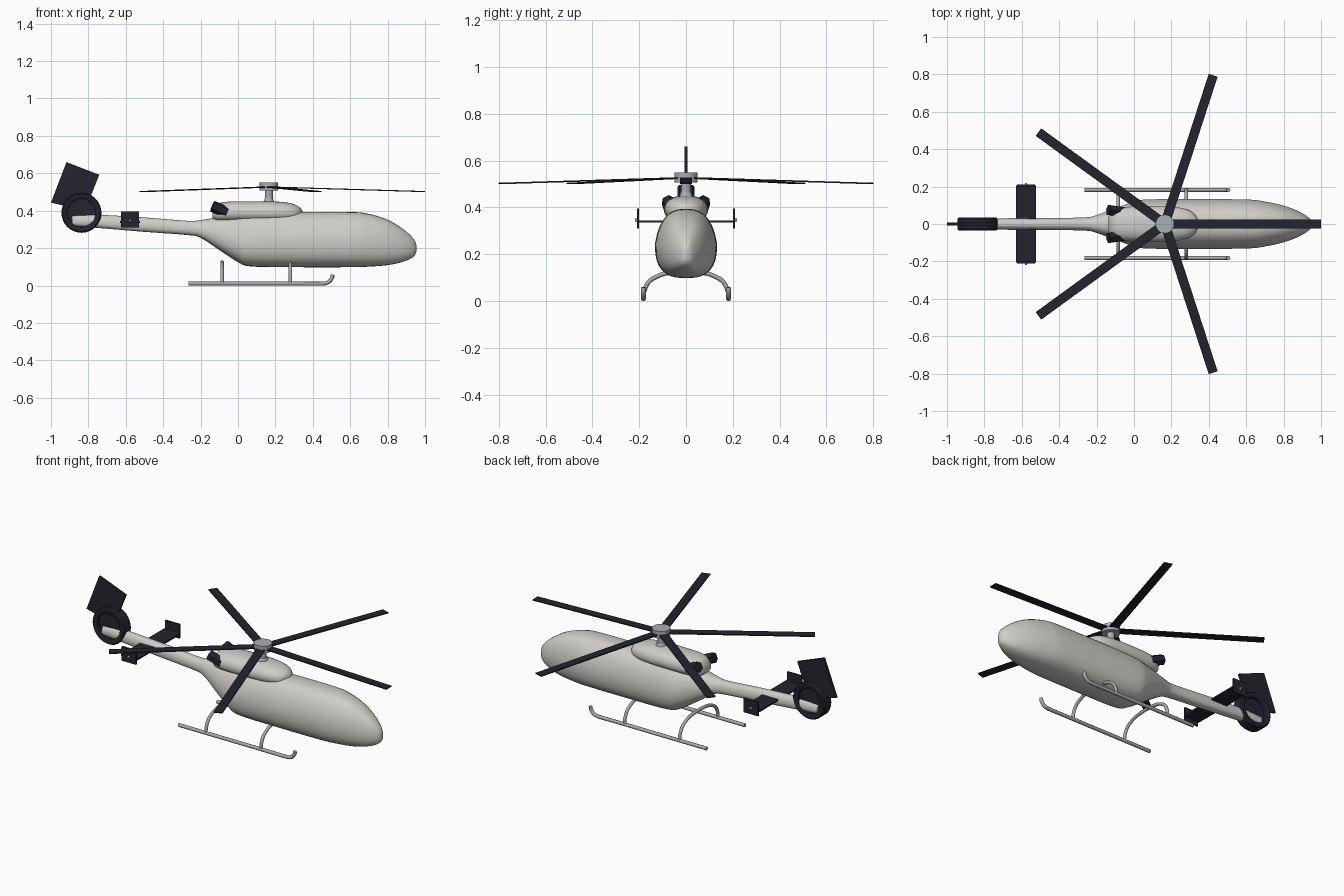
import bpy, bmesh, math
from mathutils import Vector, Matrix

if "Cube" in bpy.data.objects:
    bpy.data.objects.remove(bpy.data.objects["Cube"])


def material(name, rgb):
    m = bpy.data.materials.new(name)
    m.use_nodes = True
    m.diffuse_color = (*rgb, 1)
    bsdf = next(n for n in m.node_tree.nodes if n.type == "BSDF_PRINCIPLED")
    bsdf.inputs["Base Color"].default_value = (*rgb, 1)
    return m


PAINT = material("pale warm grey", (0.62, 0.61, 0.58))
DARK = material("blue black", (0.017, 0.017, 0.028))
METAL = material("skid metal", (0.4, 0.4, 0.4))
HUB = material("hub grey", (0.4, 0.42, 0.45))


def finish(name, bm, mat, smooth=True):
    bmesh.ops.recalc_face_normals(bm, faces=bm.faces)
    me = bpy.data.meshes.new(name)
    bm.to_mesh(me)
    bm.free()
    me.materials.append(mat)
    ob = bpy.data.objects.new(name, me)
    bpy.context.collection.objects.link(ob)
    if smooth:
        bpy.ops.object.select_all(action="DESELECT")
        ob.select_set(True)
        bpy.context.view_layer.objects.active = ob
        bpy.ops.object.shade_smooth_by_angle(angle=math.radians(40))
    return ob


def spline(points, steps):
    """Catmull-Rom resampling of tuples of any length."""
    pts = [Vector(p) for p in points]
    out = []
    for i in range(len(pts) - 1):
        a, b, c, d = pts[max(i - 1, 0)], pts[i], pts[i + 1], pts[min(i + 2, len(pts) - 1)]
        for s in range(steps):
            t = s / steps
            out.append(b + (c - a) * (t / 2) + (a * 2 - b * 5 + c * 4 - d) * (t * t / 2)
                       + (b * 3 - a - c * 3 + d) * (t ** 3 / 2))
    return out + [pts[-1]]


def skin(bm, rings):
    rows = [[bm.verts.new(p) for p in ring] for ring in rings]
    n = len(rows[0])
    for r, q in zip(rows, rows[1:]):
        for k in range(n):
            bm.faces.new((r[k], r[(k + 1) % n], q[(k + 1) % n], q[k]))
    bm.faces.new(rows[0])
    bm.faces.new(rows[-1])


def hull(name, sections, power, taper, mat):
    """Loft of rounded sections along x: (x, bottom, top, half width)."""
    rings = []
    for x, lo, hi, w in spline(sections, 4):
        ring = []
        for k in range(32):
            a = math.tau * k / 32
            c, s = math.cos(a), math.sin(a)
            u = math.copysign(abs(c) ** (2 / power), c)
            v = math.copysign(abs(s) ** (2 / power), s)
            ring.append((x, w * u * (1 - taper * max(v, 0)), (lo + hi) / 2 + (hi - lo) / 2 * v))
        rings.append(ring)
    bm = bmesh.new()
    skin(bm, rings)
    return finish(name, bm, mat)


def prism(name, outline, thick, mat):
    """Plate from an (x, z) outline, centred on y = 0."""
    bm = bmesh.new()
    skin(bm, [[(x, y, z) for x, z in outline] for y in (-thick / 2, thick / 2)])
    return finish(name, bm, mat, False)


def box(name, centre, size, mat):
    bm = bmesh.new()
    bmesh.ops.create_cube(bm, size=1, matrix=Matrix.Translation(centre) @ Matrix.Diagonal((*size, 1)))
    return finish(name, bm, mat, False)


def rod(name, a, b, r1, r2, sides, mat):
    a, b = Vector(a), Vector(b)
    turn = (b - a).to_track_quat("Z", "Y").to_matrix().to_4x4()
    bm = bmesh.new()
    bmesh.ops.create_cone(bm, cap_ends=True, segments=sides, radius1=r1, radius2=r2,
                          depth=(b - a).length, matrix=Matrix.Translation((a + b) / 2) @ turn)
    return finish(name, bm, mat)


def tube(name, points, radius, mat):
    """Round tube along a path, kept square to the path."""
    path = spline(points, 5)
    rings = []
    for i, p in enumerate(path):
        d = (path[min(i + 1, len(path) - 1)] - path[max(i - 1, 0)]).normalized()
        side = d.cross(Vector((0, 1, 0)) if abs(d.y) < 0.1 and abs(points[0][1] - points[-1][1]) < 0.01
                       else Vector((1, 0, 0))).normalized()
        up = d.cross(side)
        rings.append([p + (side * math.cos(a) + up * math.sin(a)) * radius
                      for a in (math.tau * k / 10 for k in range(10))])
    bm = bmesh.new()
    skin(bm, rings)
    return finish(name, bm, mat)


# Cabin and tail boom in one smooth skin
hull("fuselage", [
    (-0.887, 0.318, 0.375, 0.026), (-0.75, 0.308, 0.378, 0.03), (-0.5, 0.287, 0.364, 0.032),
    (-0.27, 0.27, 0.346, 0.035), (-0.2, 0.255, 0.35, 0.048), (-0.1, 0.19, 0.366, 0.085),
    (0, 0.125, 0.38, 0.119), (0.07, 0.102, 0.388, 0.131), (0.3, 0.098, 0.393, 0.133),
    (0.6, 0.098, 0.393, 0.131), (0.7, 0.101, 0.383, 0.12), (0.8, 0.109, 0.352, 0.098),
    (0.88, 0.126, 0.304, 0.068), (0.93, 0.148, 0.26, 0.038), (0.95, 0.17, 0.23, 0.017),
    (0.955, 0.195, 0.205, 0.003)], 2.7, 0.2, PAINT)

# Engine cowl and exhausts
hull("engine_cowl", [
    (-0.135, 0.36, 0.4, 0.045), (-0.115, 0.345, 0.432, 0.07), (-0.07, 0.34, 0.447, 0.088),
    (0.05, 0.34, 0.45, 0.095), (0.2, 0.34, 0.449, 0.092), (0.28, 0.345, 0.44, 0.079),
    (0.325, 0.355, 0.422, 0.052), (0.343, 0.37, 0.403, 0.018), (0.346, 0.385, 0.39, 0.003)],
    2.5, 0.1, PAINT)
for side, s in (("left", 1), ("right", -1)):
    rod(side + "_exhaust", (-0.06, 0.064 * s, 0.392), (-0.137, 0.075 * s, 0.424), 0.031, 0.031, 6, DARK)

# Rotor mast, hub and five drooping blades
MX = 0.165
rod("mast_base", (MX, 0, 0.44), (MX, 0, 0.465), 0.032, 0.022, 20, HUB)
rod("mast", (MX, 0, 0.46), (MX, 0, 0.51), 0.021, 0.021, 20, HUB)
rod("hub", (MX, 0, 0.507), (MX, 0, 0.55), 0.05, 0.05, 24, HUB)
for i in range(5):
    blade = box("rotor_blade_%d" % (i + 1), (0.438, 0, 0), (0.796, 0.05, 0.006), DARK)
    blade.matrix_world = (Matrix.Translation((MX, 0, 0.527)) @ Matrix.Rotation(math.tau * i / 5, 4, "Z")
                          @ Matrix.Rotation(math.radians(1.7), 4, "Y"))

# Tail fan shroud, fan disc and fin
FX, FZ = -0.837, 0.389
bm = bmesh.new()
profile = [(0.075, -0.03), (0.083, -0.036), (0.1, -0.036), (0.107, -0.028),
           (0.107, 0.028), (0.1, 0.036), (0.083, 0.036), (0.075, 0.03)]
N = 32
rows = [[bm.verts.new((FX + r * math.cos(math.tau * k / N), y, FZ + r * math.sin(math.tau * k / N)))
         for r, y in profile] for k in range(N)]
for k in range(N):
    r, q = rows[k], rows[(k + 1) % N]
    for j in range(len(profile)):
        m = (j + 1) % len(profile)
        bm.faces.new((r[j], r[m], q[m], q[j]))
finish("tail_fan_shroud", bm, DARK)
rod("tail_fan_disc", (FX, -0.012, FZ), (FX, 0.012, FZ), 0.079, 0.079, 32, DARK)
prism("tail_fin", [(-0.917, 0.66), (-0.742, 0.592), (-0.81, 0.42), (-0.9, 0.42), (-1.0, 0.443)], 0.014, DARK)

# Horizontal stabiliser with end plates and lamps
box("stabiliser", (-0.578, 0, 0.34), (0.106, 0.41, 0.01), DARK)
for side, s in (("left", 1), ("right", -1)):
    box(side + "_end_plate", (-0.577, 0.206 * s, 0.353), (0.095, 0.009, 0.085), DARK)
    rod(side + "_tail_lamp", (-0.577, 0.208 * s, 0.346), (-0.577, 0.219 * s, 0.346), 0.009, 0.005, 10, METAL)

# Landing skids and their arched cross tubes
for side, s in (("left", 1), ("right", -1)):
    y = 0.182 * s
    tube(side + "_skid", [(-0.265, y, 0.0105), (0, y, 0.0105), (0.3, y, 0.0105), (0.45, y, 0.0105),
                          (0.485, y, 0.02), (0.502, y, 0.04), (0.505, y, 0.058)], 0.0105, METAL)
half = [(0.182, 0.012), (0.178, 0.045), (0.16, 0.08), (0.13, 0.102), (0.085, 0.118)]
arch = half + [(0, 0.125)] + [(-y, z) for y, z in reversed(half)]
for name, x in (("front", 0.28), ("rear", -0.085)):
    tube(name + "_cross_tube", [(x, y, z) for y, z in arch], 0.0095, METAL)
